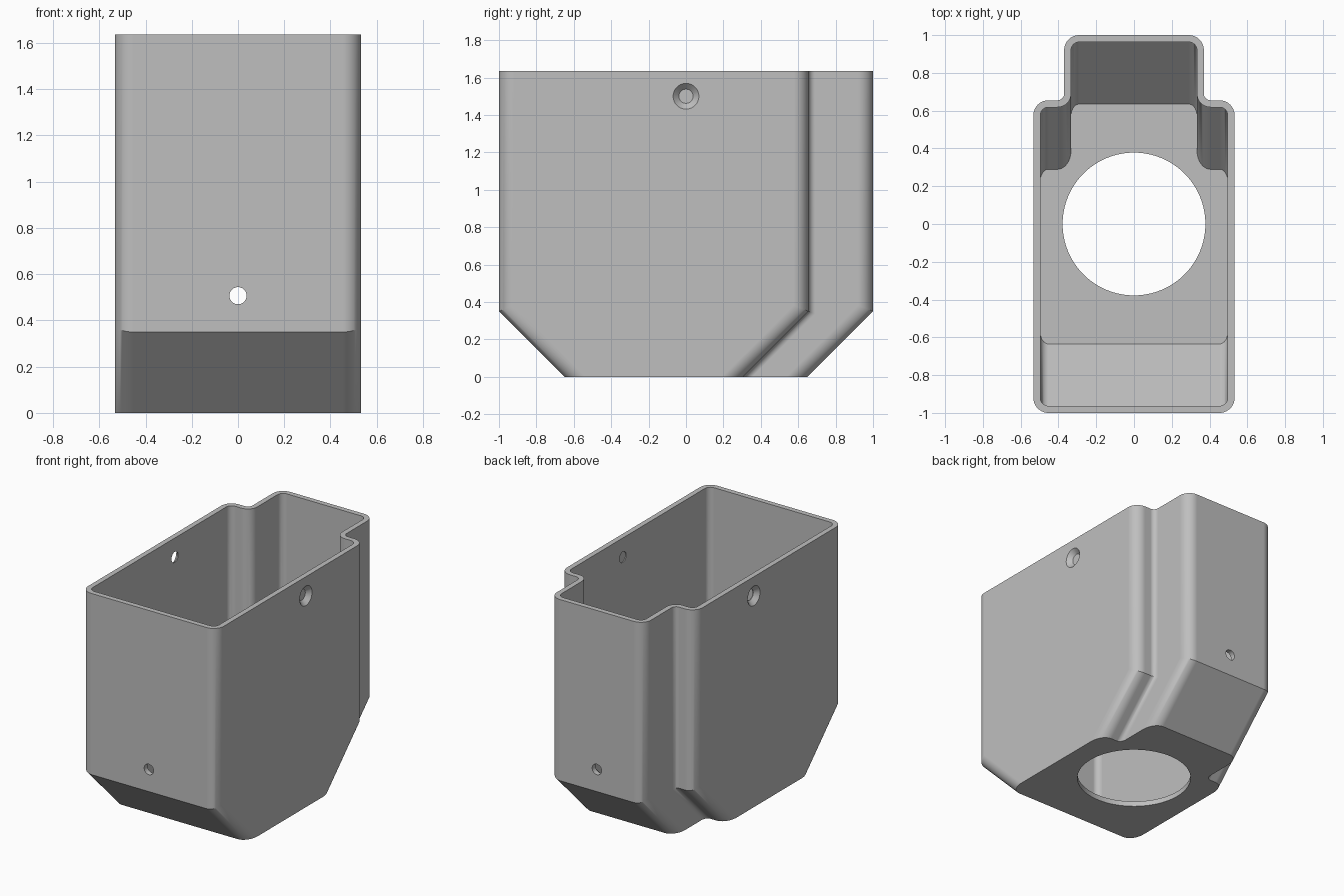
import bpy, bmesh
from math import cos, sin, tan, radians, pi
from mathutils import Matrix, Vector

cube = bpy.data.objects.get("Cube")
if cube:
    bpy.data.objects.remove(cube, do_unlink=True)

HALF_W, NECK_W = 0.533, 0.37      # body and rear neck half widths
SHOULDER, BACK = 0.655, 1.0       # rear face positions
HEIGHT, BEND, WALL = 1.636, 0.35, 0.037
ROUND, FILLET, STEPS = 0.08, 0.035, 10

grey = bpy.data.materials.new("plain grey")
grey.use_nodes = True
colour = (0.52, 0.52, 0.52, 1)
grey.diffuse_color = colour
grey.node_tree.nodes["Principled BSDF"].inputs["Base Color"].default_value = colour


def outline(inset):
    """Rounded T outline as (x, y, face position, facing) going round once."""
    corners = [
        (HALF_W - ROUND, -BACK + ROUND, ROUND - inset, -90, 0, -BACK),
        (HALF_W - ROUND, SHOULDER - ROUND, ROUND - inset, 0, 90, SHOULDER),
        (NECK_W + FILLET, SHOULDER + FILLET, FILLET + inset, 270, 180, SHOULDER),
        (NECK_W - ROUND, BACK - ROUND, ROUND - inset, 0, 90, BACK),
    ]
    half = []
    for cx, cy, r, a0, a1, face in corners:
        for i in range(STEPS + 1):
            a = radians(a0 + (a1 - a0) * i / STEPS)
            half.append((cx + r * cos(a), cy + r * sin(a), face, 1 if face > 0 else -1))
    return half + [(-x, y, f, s) for x, y, f, s in reversed(half)]


def skin(bm, inset, floor):
    """Three rings: sloped foot, mitred bend and rim."""
    foot, bend, rim = [], [], []
    for x, y, face, s in outline(inset):
        z = BEND + s * (face - y) * tan(pi / 8)
        foot.append(bm.verts.new((x, y - s * (z - floor), floor)))
        bend.append(bm.verts.new((x, y, z)))
        rim.append(bm.verts.new((x, y, HEIGHT)))
    bm.faces.new(foot)
    bridge(bm, foot, bend)
    bridge(bm, bend, rim)
    return rim


def bridge(bm, a, b):
    n = len(a)
    for i in range(n):
        j = (i + 1) % n
        bm.faces.new((a[i], a[j], b[j], b[i]))


def finish(bm, name):
    bmesh.ops.recalc_face_normals(bm, faces=bm.faces)
    mesh = bpy.data.meshes.new(name)
    bm.to_mesh(mesh)
    bm.free()
    ob = bpy.data.objects.new(name, mesh)
    mesh.materials.append(grey)
    bpy.context.collection.objects.link(ob)
    return ob


# Thin-walled housing
bm = bmesh.new()
outer_rim = skin(bm, 0, 0)
inner_rim = skin(bm, WALL, WALL)
bridge(bm, outer_rim, inner_rim)
housing = finish(bm, "housing")
bpy.context.view_layer.objects.active = housing
housing.select_set(True)


def drill(centre, axis, r1, r2, depth, sides=48):
    """Cut a round or tapered hole; r1 is at the start of the axis."""
    bm = bmesh.new()
    turn = Vector(axis).to_track_quat('Z', 'Y').to_matrix().to_4x4()
    bmesh.ops.create_cone(bm, cap_ends=True, segments=sides, radius1=r1, radius2=r2,
                          depth=depth, matrix=Matrix.Translation(centre) @ turn)
    cutter = finish(bm, "hole_cutter")
    cutter.hide_render = True
    mod = housing.modifiers.new("hole", 'BOOLEAN')
    mod.operation, mod.solver, mod.object = 'DIFFERENCE', 'EXACT', cutter
    bpy.ops.object.modifier_apply(modifier=mod.name)
    bpy.data.objects.remove(cutter, do_unlink=True)


# Floor opening, then front-to-back and side-to-side screw holes
drill((0, 0, 0), (0, 0, 1), 0.378, 0.378, 0.3, 96)
drill((0, 0, 0.507), (0, 1, 0), 0.037, 0.037, 2.4)
drill((0, 0, 1.5), (1, 0, 0), 0.038, 0.038, 1.6)

# Countersinks on both sides
for side in (-1, 1):
    drill((side * (HALF_W - 0.01), 0, 1.5), (side, 0, 0), 0.038, 0.08, 0.042)

bpy.ops.object.shade_smooth_by_angle(angle=radians(30))
normals = housing.modifiers.new("even_normals", 'WEIGHTED_NORMAL')
normals.keep_sharp = True
